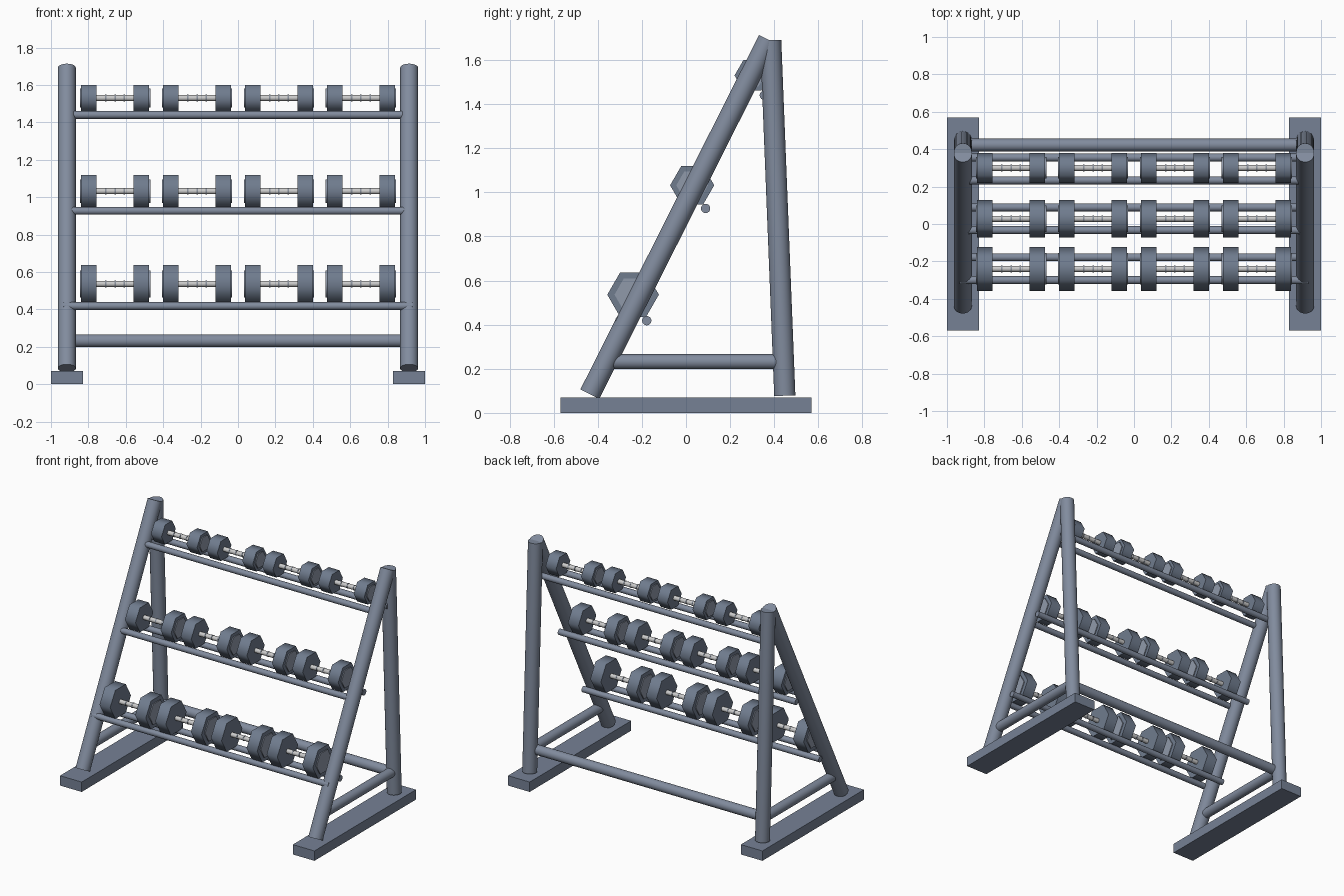
import bpy, math
from mathutils import Vector

if "Cube" in bpy.data.objects:
    bpy.data.objects.remove(bpy.data.objects["Cube"])


def material(name, rgb):
    m = bpy.data.materials.new(name)
    m.diffuse_color = (*rgb, 1)
    m.use_nodes = True
    m.node_tree.nodes["Principled BSDF"].inputs["Base Color"].default_value = m.diffuse_color
    return m


FRAME = material("frame_paint", (0.22, 0.26, 0.34))
FOOT = material("foot_paint", (0.18, 0.22, 0.30))
HEAD = material("head_rubber", (0.16, 0.20, 0.27))
PLATE = material("end_plate_grey", (0.28, 0.32, 0.40))
STEEL = material("handle_steel", (0.85, 0.87, 0.88))
RING = material("ring_dark", (0.25, 0.28, 0.33))


def finish(ob, name, mat, angle=35):
    ob.name = name
    ob.data.materials.append(mat)
    if angle:
        bpy.ops.object.shade_smooth_by_angle(angle=math.radians(angle))
    return ob


def tube(name, a, b, r, mat=FRAME, sides=32):
    a, b = Vector(a), Vector(b)
    d = b - a
    bpy.ops.mesh.primitive_cylinder_add(vertices=sides, radius=r, depth=d.length, location=(a + b) / 2)
    ob = bpy.context.object
    ob.rotation_euler = d.to_track_quat('Z', 'Y').to_euler()
    return finish(ob, name, mat)


def hex_block(name, x, y, z, r, thick, mat):
    # hexagon along x, flats on top and bottom, softly shaded around the rim
    bpy.ops.mesh.primitive_cylinder_add(vertices=6, radius=r, depth=thick, location=(x, y, z),
                                        rotation=(0, math.pi / 2, 0))
    return finish(bpy.context.object, name, mat, 65)


# side frames: foot, sloped front leg, rear leg, brace
for s, side in ((-1, "left"), (1, "right")):
    x = s * 0.915
    bpy.ops.mesh.primitive_cube_add(size=1, location=(x, 0, 0.035))
    foot = bpy.context.object
    foot.scale = (0.17, 1.14, 0.07)
    finish(foot, side + "_foot", FOOT, 0)
    tube(side + "_front_leg", (x, -0.436, 0.085), (x, 0.374, 1.692), 0.048)
    tube(side + "_rear_leg", (x, 0.448, 0.078), (x, 0.384, 1.69), 0.048)
    tube(side + "_side_brace", (x, -0.335, 0.232), (x, 0.43, 0.232), 0.034)

# rear cross bar
tube("rear_cross_bar", (-0.9, 0.422, 0.232), (0.9, 0.422, 0.232), 0.034)

# shelves: rail z, front rail y, dumbbell y, dumbbell z, head radius
shelves = [
    (0.418, -0.3, -0.24, 0.536, 0.117),
    (0.927, -0.033, 0.028, 1.032, 0.1),
    (1.44, 0.233, 0.3, 1.53, 0.08),
]
for i, (rz, ry, dy, dz, r) in enumerate(shelves, 1):
    for y, label in ((ry, "front"), (ry + 0.122, "rear")):
        tube(f"shelf_{i}_{label}_rail", (-0.932, y, rz), (0.932, y, rz), 0.021, FRAME, 24)
    for k in range(4):
        cx = -0.657 + 0.438 * k
        tag = f"dumbbell_{i}_{k + 1}"
        # steel handle with thin grip rings
        tube(tag + "_handle", (cx - 0.12, dy, dz), (cx + 0.12, dy, dz), 0.016, STEEL, 20)
        for g in (-0.05, 0.0, 0.05):
            tube(tag + "_grip_ring", (cx + g - 0.004, dy, dz), (cx + g + 0.004, dy, dz), 0.018, RING, 20)
        # hexagonal heads with raised end plates
        for s in (-1, 1):
            hex_block(tag + "_head", cx + s * 0.14, dy, dz, r, 0.083, HEAD)
            hex_block(tag + "_end_plate", cx + s * 0.182, dy, dz, r * 0.72, 0.012, PLATE)
